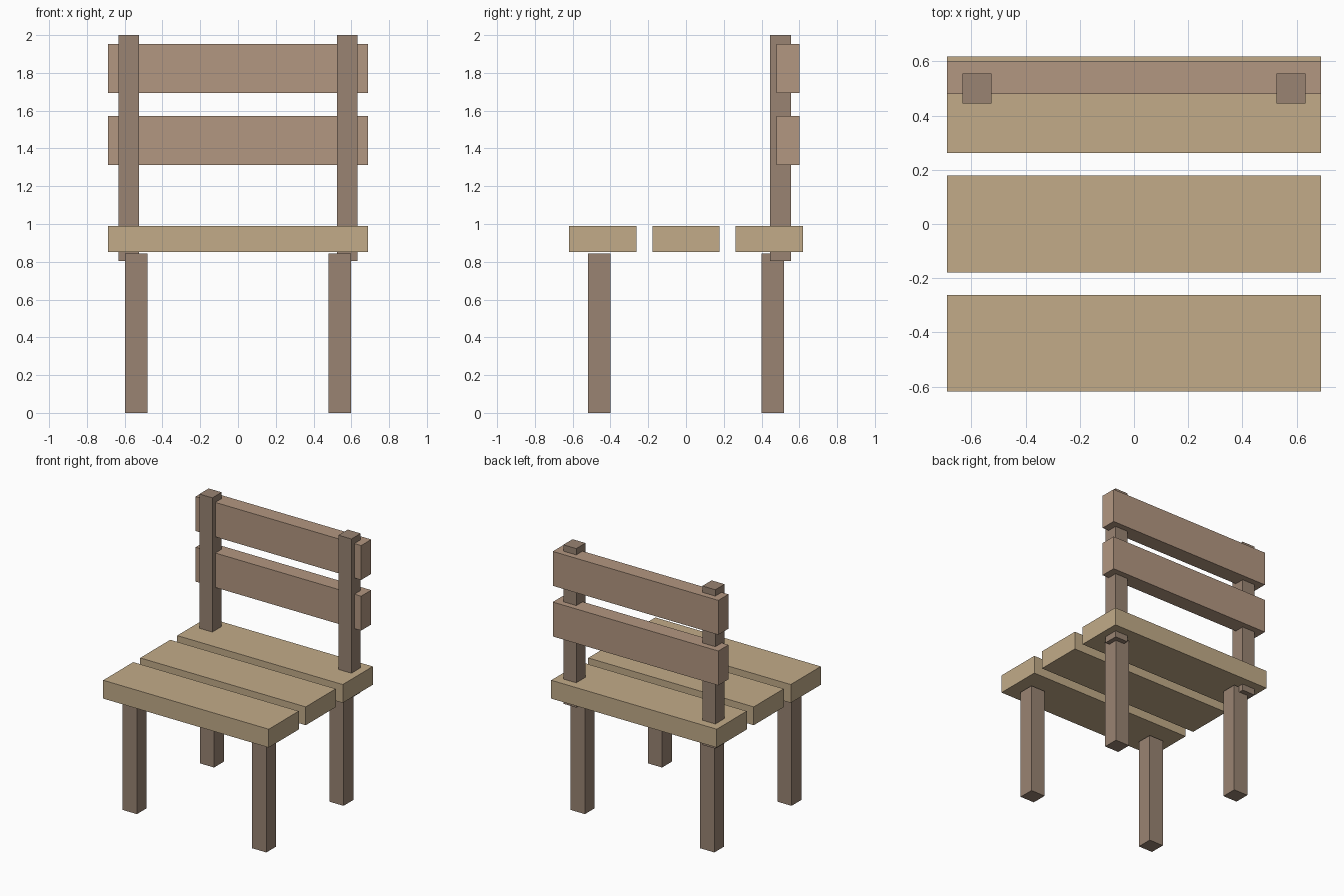
import bpy

if "Cube" in bpy.data.objects:
    bpy.data.objects.remove(bpy.data.objects["Cube"])


def material(name, color):
    m = bpy.data.materials.new(name)
    m.diffuse_color = color
    m.use_nodes = True
    m.node_tree.nodes["Principled BSDF"].inputs["Base Color"].default_value = m.diffuse_color
    return m


seat_wood = material("seat_wood", (0.54, 0.41, 0.25, 1))
back_wood = material("back_wood", (0.45, 0.31, 0.22, 1))
frame_wood = material("frame_wood", (0.32, 0.23, 0.17, 1))


def box(name, center, size, mat):
    bpy.ops.mesh.primitive_cube_add(size=1, location=center)
    ob = bpy.context.object
    ob.name = name
    ob.scale = size
    bpy.ops.object.transform_apply(location=False, rotation=False, scale=True)
    ob.data.materials.append(mat)
    return ob


# Three seat planks
for label, y in (("front", -0.44), ("middle", 0), ("rear", 0.44)):
    box(f"seat_plank_{label}", (0, y, 0.921), (1.378, 0.357, 0.138), seat_wood)

# Two backrest slats, behind the posts
for label, z in (("lower", 1.442), ("upper", 1.823)):
    box(f"back_slat_{label}", (0, 0.54, z), (1.378, 0.12, 0.259), back_wood)

for side, s in (("left", -1), ("right", 1)):
    # Legs
    for label, y in (("front", -0.459), ("rear", 0.459)):
        box(f"{label}_leg_{side}", (s * 0.539, y, 0.422), (0.119, 0.117, 0.844), frame_wood)
    # Backrest posts, passing through the rear plank
    box(f"back_post_{side}", (s * 0.579, 0.5, 1.402), (0.108, 0.11, 1.196), frame_wood)
